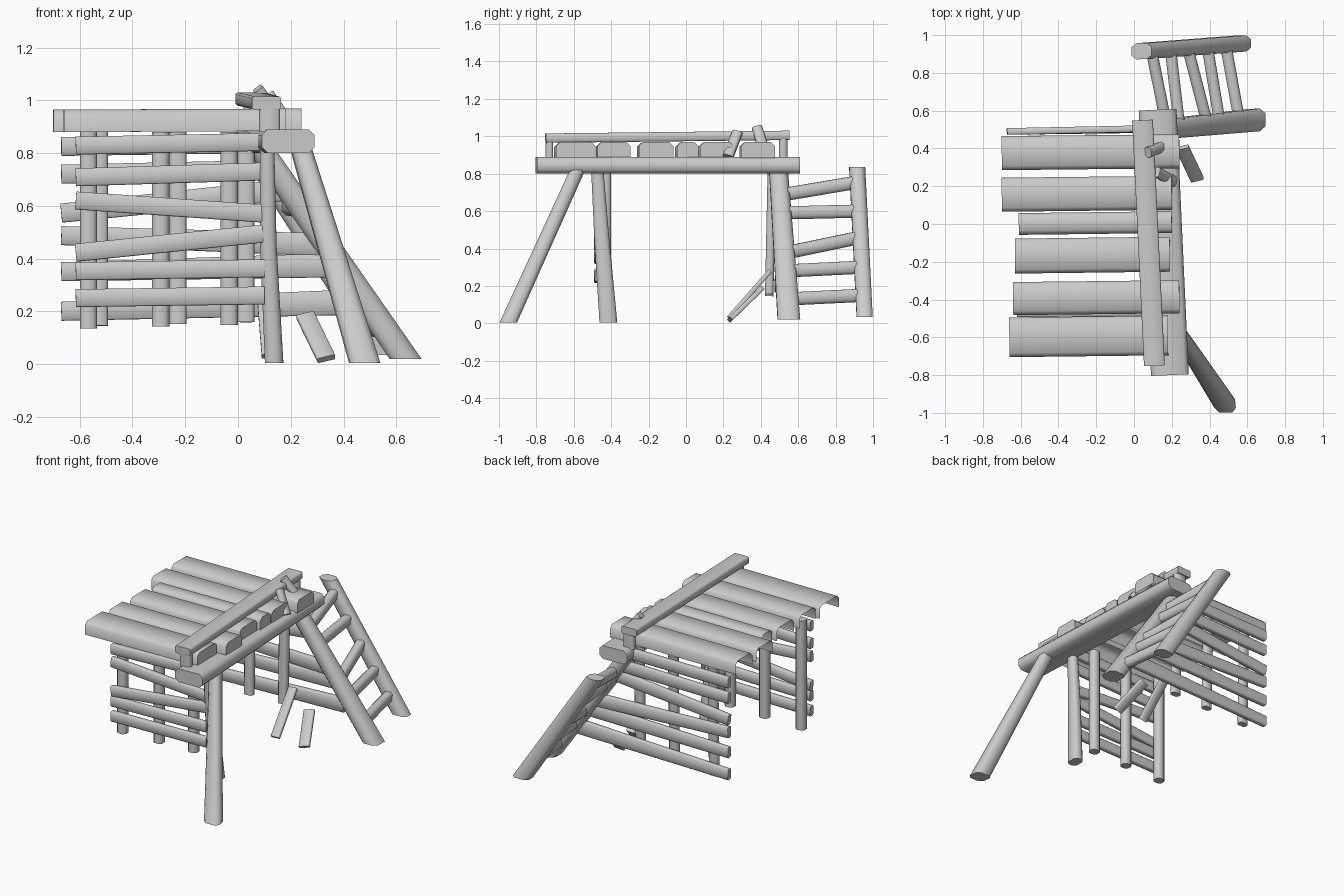
import bpy, bmesh
from math import radians
from mathutils import Vector

cube = bpy.data.objects.get("Cube")
if cube:
    bpy.data.objects.remove(cube, do_unlink=True)

grey = bpy.data.materials.new("weathered grey")
grey.use_nodes = True
GREY = (0.6, 0.6, 0.6, 1)
grey.diffuse_color = GREY
grey.node_tree.nodes["Principled BSDF"].inputs["Base Color"].default_value = GREY

X, Y, Z = Vector((1, 0, 0)), Vector((0, 1, 0)), Vector((0, 0, 1))


def timber(name, points, size, end_size=None, hint=Z, chamfer=0.25, flat=False, hollow=False):
    """Chamfered timber along points; size = (along hint, across). flat cuts ends level."""
    points = [Vector(p) for p in points]
    end_size = end_size or size
    axis = (points[-1] - points[0]).normalized()
    u = (hint - axis * hint.dot(axis)).normalized()
    v = axis.cross(u)
    bm = bmesh.new()
    rings = []
    for i, p in enumerate(points):
        t = i / (len(points) - 1)
        a = (size[0] + (end_size[0] - size[0]) * t) / 2
        b = (size[1] + (end_size[1] - size[1]) * t) / 2
        c = 2 * chamfer * min(a, b)
        outline = [(-a, b - c), (-a + c, b), (a - c, b), (a, b - c),
                   (a, c - b), (a - c, -b), (c - a, -b), (-a, c - b)]
        if hollow:                      # open underside
            outline = [(-a, b)] + outline[2:6] + [(-a, -b)]
        ring = []
        for s, w in outline:
            q = p + u * s + v * w
            if flat:
                q += axis * ((p.z - q.z) / axis.z)
            ring.append(bm.verts.new(q))
        rings.append(ring)
    n = len(rings[0])
    for r0, r1 in zip(rings, rings[1:]):
        for i in range(n - 1 if hollow else n):
            j = (i + 1) % n
            bm.faces.new((r0[i], r0[j], r1[j], r1[i]))
    if not hollow:
        bm.faces.new(rings[0][::-1])
    bm.faces.new(rings[-1])
    if hollow:
        bm.normal_update()
        top = max(bm.faces, key=lambda f: abs(f.normal.z) * f.calc_area())
        bmesh.ops.recalc_face_normals(bm, faces=bm.faces)
        if top.normal.z < 0:
            bmesh.ops.reverse_faces(bm, faces=bm.faces)
    else:
        bmesh.ops.recalc_face_normals(bm, faces=bm.faces)
    mesh = bpy.data.meshes.new(name)
    bm.to_mesh(mesh)
    bm.free()
    mesh.materials.append(grey)
    mesh.shade_smooth()
    mesh.set_sharp_from_angle(angle=radians(55))
    obj = bpy.data.objects.new(name, mesh)
    bpy.context.collection.objects.link(obj)
    return obj


# Roof planks: left x, centre y, width, right x
for i, (x0, y, w, x1) in enumerate([
        (-0.66, -0.595, 0.21, 0.18), (-0.64, -0.39, 0.175, 0.24),
        (-0.63, -0.165, 0.185, 0.19), (-0.61, 0.005, 0.115, 0.20),
        (-0.70, 0.16, 0.18, 0.20), (-0.70, 0.38, 0.18, 0.24)]):
    timber(f"roof_plank_{i + 1}", [(x0, y - 0.005, 0.922), (x1, y + 0.005, 0.926)],
           (0.085, w), hollow=True)

# Beams under and over the plank ends, with spacer blocks
timber("lower_beam", [(0.19, -0.80, 0.845), (0.125, 0.605, 0.845)], (0.09, 0.20))
timber("upper_beam", [(0.108, -0.75, 0.99), (0.045, 0.55, 1.005)], (0.05, 0.11), chamfer=0.15)
timber("front_spacer", [(0.12, -0.73, 0.88), (0.12, -0.73, 0.97)], (0.08, 0.04), hint=X)
timber("rear_spacer", [(0.06, 0.52, 0.88), (0.06, 0.52, 0.99)], (0.08, 0.045), hint=X)

# Legs
timber("slanted_leg", [(0.235, -0.575, 0.83), (0.48, -0.95, 0.005)],
       (0.075, 0.075), (0.11, 0.085), hint=X, flat=True)
timber("upright_leg", [(0.11, -0.475, 0.83), (0.115, -0.45, 0.45), (0.137, -0.415, 0.005)],
       (0.055, 0.065), (0.07, 0.095), hint=X, flat=True)

# Ladder rails and rungs, leaning out towards +x
rails = {"near": ((0.09, 0.495, 0.81), (0.635, 0.55, 0.02)),
         "far": ((0.04, 0.915, 0.835), (0.56, 0.955, 0.035))}
for side, ends in rails.items():
    timber(f"ladder_rail_{side}", ends, (0.10 if side == "near" else 0.085, 0.09),
           (0.12 if side == "near" else 0.085, 0.10), hint=Y, flat=True)


def on_rail(side, z):
    a, b = (Vector(p) for p in rails[side])
    return a + (b - a) * ((z - a.z) / (b.z - a.z))


for i, (z0, z1) in enumerate([(0.685, 0.755), (0.59, 0.60), (0.375, 0.46),
                              (0.28, 0.30), (0.13, 0.15)]):
    timber(f"ladder_rung_{i + 1}", [on_rail("near", z0), on_rail("far", z1)], (0.07, 0.06))

# Front wall boards: left and right heights
for i, (z0, z1) in enumerate([(0.828, 0.842), (0.708, 0.73), (0.62, 0.57),
                              (0.422, 0.495), (0.352, 0.363), (0.25, 0.26)]):
    timber(f"front_board_{i + 1}", [(-0.615, -0.475, z0), (0.10, -0.47, z1)],
           (0.068, 0.035), chamfer=0.15)

# Rear wall boards: left height, right height, right end
for i, (z0, z1, x1) in enumerate([(0.825, 0.835, 0.06), (0.72, 0.735, 0.12),
                                  (0.572, 0.66, 0.18), (0.487, 0.452, 0.33),
                                  (0.35, 0.375, 0.38), (0.2, 0.235, 0.45)]):
    timber(f"rear_board_{i + 1}", [(-0.67, 0.49, z0), (x1, 0.505, z1)],
           (0.072, 0.035), (0.072 + 0.005 * i, 0.035), chamfer=0.15)

# Wall posts
for i, (xf, xr) in enumerate([(-0.567, -0.525), (-0.293, -0.227), (-0.033, 0.03)]):
    z = 0.135 + 0.007 * i
    timber(f"front_post_{i + 1}", [(xf, -0.43, 0.88), (xf, -0.43, z)], (0.065, 0.06), hint=X)
    timber(f"rear_post_{i + 1}", [(xr, 0.46, 0.88), (xr, 0.445, z + 0.01)], (0.065, 0.045), hint=X)

# Broken sticks on the roof and loose boards on the ground
timber("roof_stick_rear", [(0.20, 0.43, 0.88), (0.075, 0.38, 1.045)], (0.055, 0.04), hint=Y)
timber("roof_stick_front", [(0.21, 0.225, 0.89), (0.12, 0.275, 1.02)], (0.055, 0.04), hint=Y)
timber("loose_board_outer", [(0.255, 0.405, 0.185), (0.335, 0.235, 0.02)],
       (0.07, 0.025), hint=X, chamfer=0.15)
timber("loose_board_inner", [(0.10, 0.45, 0.28), (0.12, 0.23, 0.03)],
       (0.06, 0.025), hint=X, chamfer=0.15)
